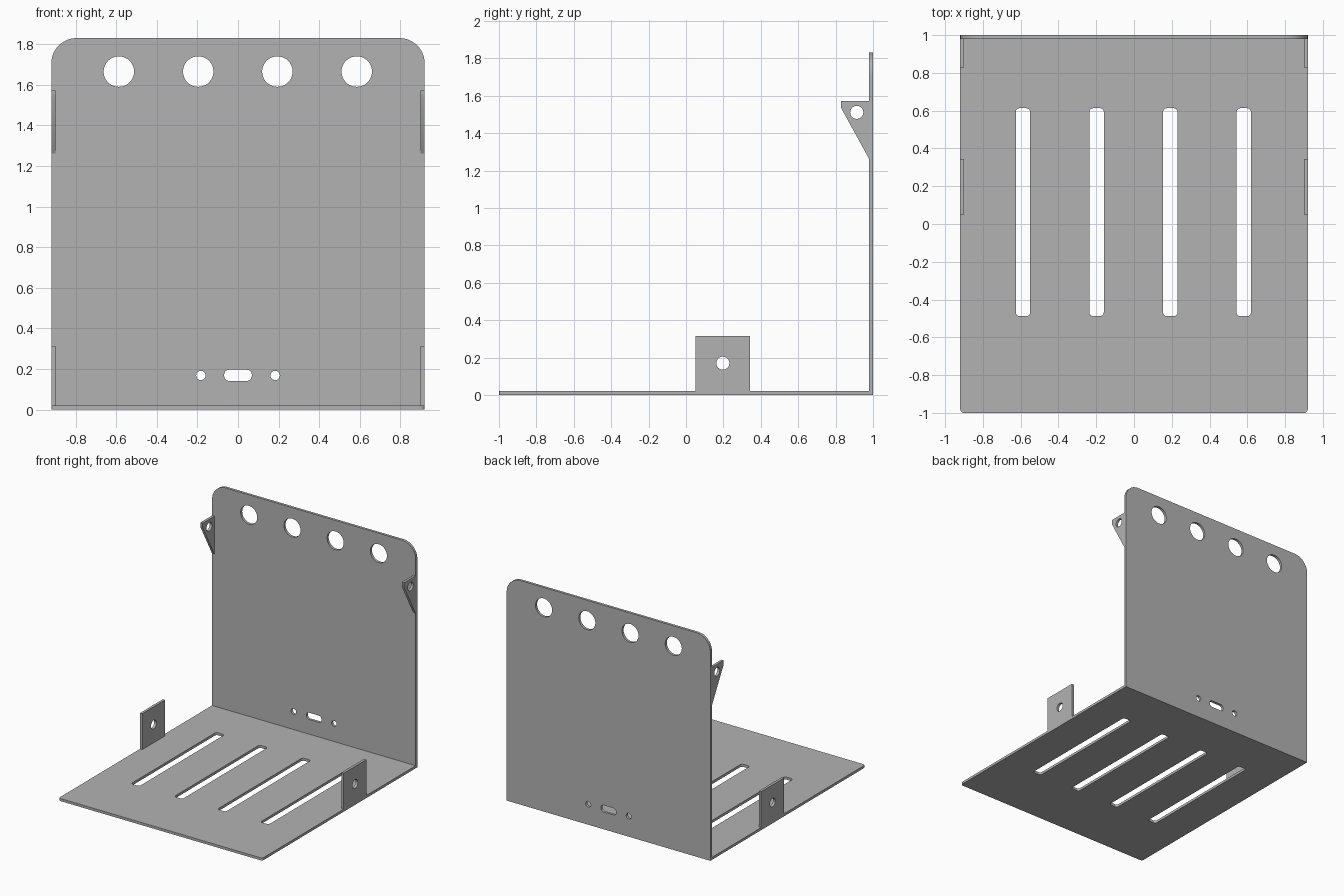
import bpy, bmesh, math
from mathutils import Matrix, Vector

if "Cube" in bpy.data.objects:
    bpy.data.objects.remove(bpy.data.objects["Cube"])

T = 0.021          # sheet thickness
W = 0.92           # half width
TOP = 1.83

steel = bpy.data.materials.new("grey_steel")
steel.diffuse_color = (0.45, 0.45, 0.45, 1)
steel.use_nodes = True
steel.node_tree.nodes["Principled BSDF"].inputs["Base Color"].default_value = steel.diffuse_color


def circle(u, v, r, n=32):
    return [(u + r * math.cos(2 * math.pi * i / n),
             v + r * math.sin(2 * math.pi * i / n)) for i in range(n)]


def rounded(u0, v0, u1, v1, radii, n=8):
    """Rectangle with corner radii: low-left, low-right, top-right, top-left."""
    pts = []
    corners = [(u0, v0, 1, 1), (u1, v0, -1, 1), (u1, v1, -1, -1), (u0, v1, 1, -1)]
    for k, ((u, v, su, sv), r) in enumerate(zip(corners, radii)):
        if r == 0:
            pts.append((u, v))
            continue
        for i in range(n + 1):
            a = math.pi * (1 + k / 2) + math.pi / 2 * i / n
            pts.append((u + su * r + r * math.cos(a), v + sv * r + r * math.sin(a)))
    return pts


def sheet(name, loops, u_axis, v_axis, centre):
    """Flat sheet: first loop is the outline, the others are holes."""
    cu = bpy.data.curves.new(name + "_profile", 'CURVE')
    cu.dimensions, cu.fill_mode, cu.extrude = '2D', 'BOTH', T / 2
    for loop in loops:
        s = cu.splines.new('POLY')
        s.points.add(len(loop) - 1)
        for p, (u, v) in zip(s.points, loop):
            p.co = (u, v, 0, 1)
        s.use_cyclic_u = True
    tmp = bpy.data.objects.new(name + "_profile", cu)
    bpy.context.collection.objects.link(tmp)
    dg = bpy.context.evaluated_depsgraph_get()
    me = bpy.data.meshes.new_from_object(tmp.evaluated_get(dg))
    bpy.data.objects.remove(tmp)
    u, v = Vector(u_axis), Vector(v_axis)
    m = Matrix((u, v, u.cross(v))).transposed().to_4x4()
    me.transform(Matrix.Translation(centre) @ m)
    bm = bmesh.new()
    bm.from_mesh(me)
    bmesh.ops.remove_doubles(bm, verts=bm.verts, dist=1e-5)
    bmesh.ops.recalc_face_normals(bm, faces=bm.faces)
    bm.to_mesh(me)
    bm.free()
    me.materials.clear()
    me.materials.append(steel)
    ob = bpy.data.objects.new(name, me)
    bpy.context.collection.objects.link(ob)
    bpy.ops.object.select_all(action='DESELECT')
    ob.select_set(True)
    bpy.context.view_layer.objects.active = ob
    bpy.ops.object.shade_smooth_by_angle(angle=math.radians(30))
    return ob


# Base plate with four long vent slots
slots = [rounded(c - 0.038, -0.488, c + 0.038, 0.613, [0.02] * 4)
         for c in (-0.588, -0.198, 0.192, 0.581)]
sheet("base_plate", [rounded(-W, -1, W, 1, [0.02, 0.02, 0, 0])] + slots,
      (1, 0, 0), (0, 1, 0), (0, 0, T / 2))

# Upright back plate: large holes on top, connector opening and screw holes below
holes = [circle(x, 1.665, 0.075, 48) for x in (-0.587, -0.196, 0.194, 0.585)]
holes += [circle(x, 0.168, 0.023) for x in (-0.183, 0.183)]
holes.append(rounded(-0.068, 0.141, 0.068, 0.196, [0.024] * 4))
sheet("back_plate", [rounded(-W, T, W, TOP, [0, 0, 0.125, 0.125], 12)] + holes,
      (1, 0, 0), (0, 0, 1), (0, 1 - T / 2, 0))

# Mounting tabs on both sides
for side, s in (("left", -1), ("right", 1)):
    at = (s * (W - T / 2), 0, 0)
    sheet(side + "_base_tab",
          [[(0.05, T), (0.343, T), (0.343, 0.314), (0.05, 0.314)],
           circle(0.197, 0.17, 0.035)], (0, 1, 0), (0, 0, 1), at)
    yb = 1 - T
    sheet(side + "_back_tab",
          [[(yb, 1.262), (yb, 1.572), (0.829, 1.572), (0.829, 1.535)],
           circle(0.913, 1.511, 0.035)], (0, 1, 0), (0, 0, 1), at)
